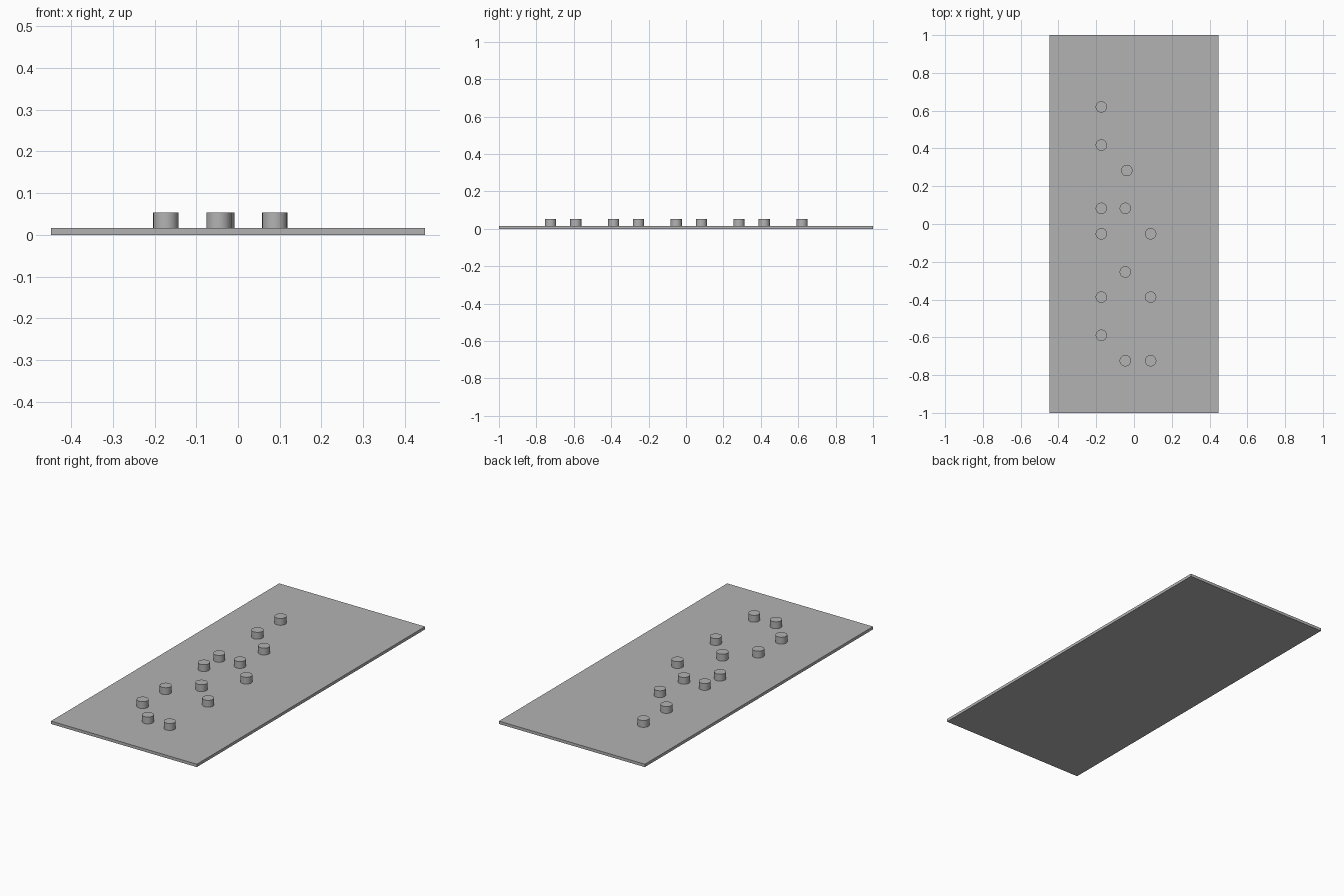
import bpy
import math

cube = bpy.data.objects.get("Cube")
if cube:
    bpy.data.objects.remove(cube, do_unlink=True)

# Single grey material
GREY = (0.45, 0.45, 0.45, 1.0)
grey = bpy.data.materials.new("plain grey")
grey.use_nodes = True
grey.diffuse_color = GREY
grey.node_tree.nodes["Principled BSDF"].inputs["Base Color"].default_value = GREY

LENGTH, WIDTH, THICK = 2.0, 0.895, 0.016
PEG_RADIUS, PEG_TOP = 0.03, 0.054

# Thin rectangular base plate
bpy.ops.mesh.primitive_cube_add(size=1, location=(0, 0, THICK / 2))
plate = bpy.context.object
plate.name = "base_plate"
plate.scale = (WIDTH, LENGTH, THICK)
bpy.ops.object.transform_apply(location=False, rotation=False, scale=True)
plate.data.materials.append(grey)

# Round pegs, listed row by row along the plate
LEFT, MID, RIGHT = -0.173, -0.046, 0.088
ROWS = [
    (0.62, [LEFT]),
    (0.418, [LEFT]),
    (0.283, [-0.038]),
    (0.083, [LEFT, MID]),
    (-0.052, [LEFT, RIGHT]),
    (-0.254, [MID]),
    (-0.387, [LEFT, RIGHT]),
    (-0.589, [LEFT]),
    (-0.724, [MID, RIGHT]),
]


def add_peg(x, y):
    bpy.ops.mesh.primitive_cylinder_add(
        vertices=48, radius=PEG_RADIUS, depth=PEG_TOP - THICK,
        location=(x, y, (PEG_TOP + THICK) / 2))
    peg = bpy.context.object
    peg.name = "peg"
    peg.data.materials.append(grey)
    bpy.ops.object.shade_smooth_by_angle(angle=math.radians(30))


for y, columns in ROWS:
    for x in columns:
        add_peg(x, y)
